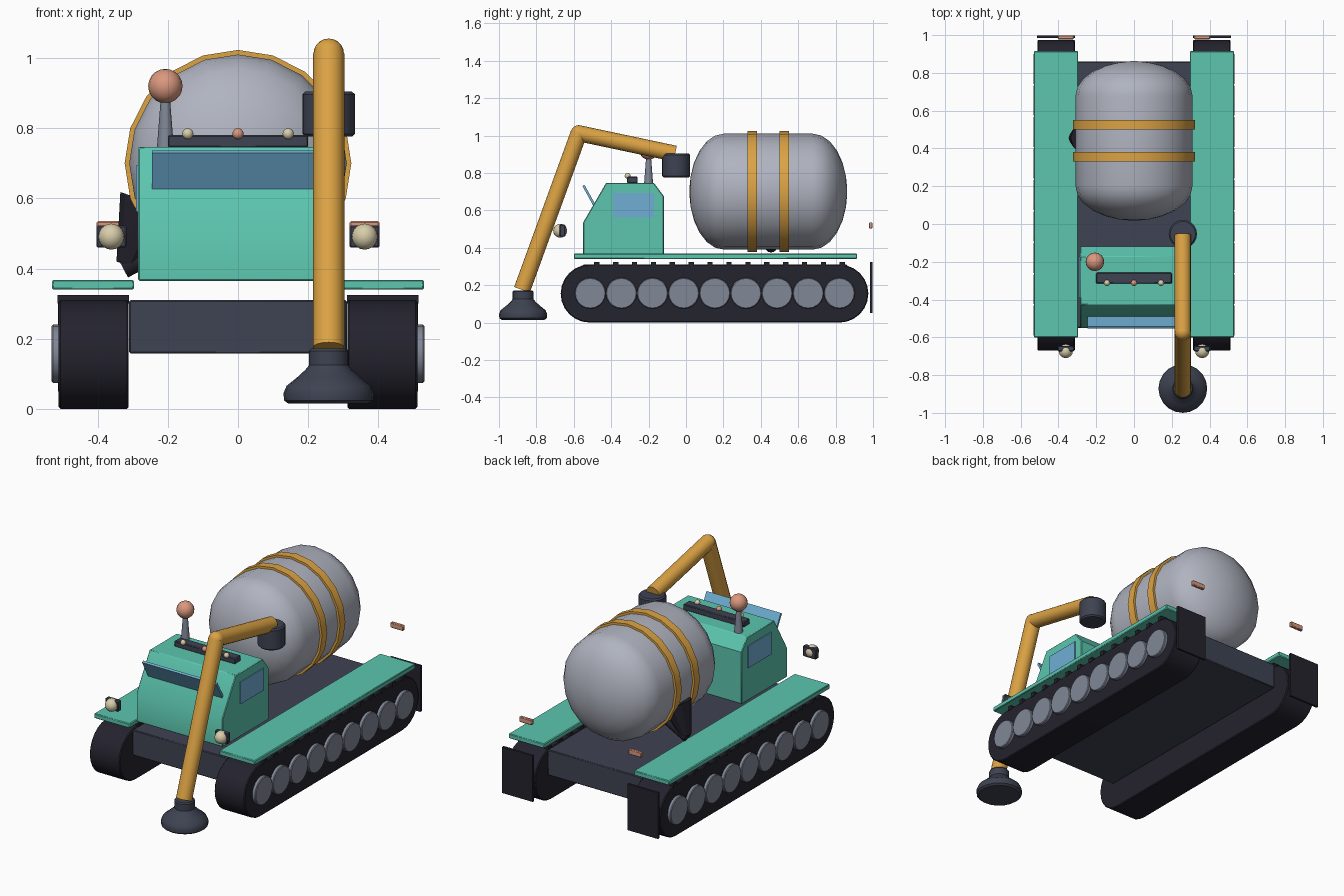
import bpy, bmesh, math
from mathutils import Vector, Matrix

if "Cube" in bpy.data.objects:
    bpy.data.objects.remove(bpy.data.objects["Cube"])


def material(name, r, g, b):
    m = bpy.data.materials.new(name)
    lin = [((c / 255 + 0.055) / 1.055) ** 2.4 for c in (r, g, b)]
    m.diffuse_color = (*lin, 1)
    m.use_nodes = True
    m.node_tree.nodes["Principled BSDF"].inputs["Base Color"].default_value = m.diffuse_color
    return m


TEAL = material("teal", 92, 198, 175)
GREY = material("drum grey", 176, 180, 192)
GOLD = material("gold", 220, 163, 68)
SLATE = material("slate", 62, 67, 82)
BLACK = material("near black", 36, 35, 46)
BLUE = material("glass blue", 112, 175, 212)
SALMON = material("salmon", 218, 152, 126)
CREAM = material("cream", 216, 205, 170)
STEEL = material("steel", 128, 135, 150)


def finish(name, bm, mat, bevel=0):
    bmesh.ops.recalc_face_normals(bm, faces=bm.faces)
    me = bpy.data.meshes.new(name)
    bm.to_mesh(me)
    bm.free()
    me.materials.append(mat)
    ob = bpy.data.objects.new(name, me)
    bpy.context.collection.objects.link(ob)
    if bevel:
        mod = ob.modifiers.new("bevel", 'BEVEL')
        mod.width = bevel
        mod.segments = 1
        mod.limit_method = 'ANGLE'
        mod.angle_limit = math.radians(40)
    return ob


def box(name, mat, x0, x1, y0, y1, z0, z1, bevel=0.004):
    bm = bmesh.new()
    size = Matrix.Diagonal((x1 - x0, y1 - y0, z1 - z0, 1))
    at = Matrix.Translation(((x0 + x1) / 2, (y0 + y1) / 2, (z0 + z1) / 2))
    bmesh.ops.create_cube(bm, size=1, matrix=at @ size)
    return finish(name, bm, mat, bevel)


def rod(name, mat, a, b, r1, r2=None, sides=20, bevel=0):
    """Cylinder or cone from point a to point b."""
    a, b = Vector(a), Vector(b)
    d = b - a
    rot = d.to_track_quat('Z', 'Y').to_matrix().to_4x4()
    bm = bmesh.new()
    bmesh.ops.create_cone(bm, cap_ends=True, segments=sides, radius1=r1,
                          radius2=r1 if r2 is None else r2, depth=d.length,
                          matrix=Matrix.Translation((a + b) / 2) @ rot)
    return finish(name, bm, mat, bevel)


def ball(name, mat, c, r, u=16, v=10):
    bm = bmesh.new()
    bmesh.ops.create_uvsphere(bm, u_segments=u, v_segments=v, radius=r,
                              matrix=Matrix.Translation(c))
    return finish(name, bm, mat)


def prism(name, mat, profile, x0, x1, bevel=0):
    """Side profile of (y, z) points extruded along x."""
    bm = bmesh.new()
    f = bm.faces.new([bm.verts.new((x0, y, z)) for y, z in profile])
    ext = bmesh.ops.extrude_face_region(bm, geom=[f])
    bmesh.ops.translate(bm, vec=(x1 - x0, 0, 0),
                        verts=[g for g in ext['geom'] if isinstance(g, bmesh.types.BMVert)])
    return finish(name, bm, mat, bevel)


def lathe(name, mat, profile, matrix, sides=20):
    """Profile of (radius, height) points spun about z, then placed."""
    bm = bmesh.new()
    rings = []
    for r, h in profile:
        rings.append([bm.verts.new((r * math.cos(2 * math.pi * i / sides),
                                    r * math.sin(2 * math.pi * i / sides), h))
                      for i in range(sides)])
    for p, q in zip(rings, rings[1:]):
        for i in range(sides):
            j = (i + 1) % sides
            bm.faces.new((p[i], p[j], q[j], q[i]))
    bm.faces.new(rings[0])
    bm.faces.new(rings[-1])
    bm.transform(matrix)
    return finish(name, bm, mat)


# chassis slab
box("chassis", SLATE, -0.31, 0.31, -0.55, 0.86, 0.158, 0.31)

# both running sides: track, treads, wheels, fender, lights, mud flap
R = 0.155
for side, s in (("left", -1), ("right", 1)):
    def sbox(name, mat, xa, xb, *rest, **kw):
        return box(f"{side}_{name}", mat, min(s * xa, s * xb), max(s * xa, s * xb), *rest, **kw)

    outline = []
    for cy, start in ((0.82, -90), (-0.515, 90)):
        for i in range(13):
            t = math.radians(start + 15 * i)
            outline.append((cy + R * math.cos(t), R + R * math.sin(t)))
    prism(f"{side}_track", BLACK, outline, s * 0.312, s * 0.511, 0.005)
    for i in range(14):
        y = -0.477 + 0.101 * i
        sbox(f"tread_{i + 1}", BLACK, 0.31, 0.514, y - 0.014, y + 0.014, 0.3, 0.325, bevel=0)
    for i in range(9):
        y = -0.512 + 0.1665 * i
        rod(f"{side}_wheel_{i + 1}", STEEL, (s * 0.48, y, 0.157), (s * 0.531, y, 0.157),
            0.083, bevel=0.004)
    sbox("fender", TEAL, 0.296, 0.53, -0.6, 0.915, 0.34, 0.368)
    sbox("headlight_box", SLATE, 0.318, 0.403, -0.675, -0.645, 0.46, 0.523)
    ball(f"{side}_headlight", CREAM, (s * 0.361, -0.673, 0.491), 0.037)
    sbox("tail_light", SALMON, 0.318, 0.403, 0.978, 0.998, 0.503, 0.535)
    sbox("mud_flap", BLACK, 0.312, 0.513, 0.984, 0.998, 0.05, 0.325, bevel=0)
    sbox("cab_window", BLUE, 0.284, 0.291, -0.39, -0.172, 0.562, 0.693, bevel=0)

# cab with sloped windscreen face and raised visor
prism("cab", TEAL, [(-0.55, 0.365), (-0.55, 0.535), (-0.427, 0.747), (-0.172, 0.747),
                    (-0.118, 0.675), (-0.118, 0.365)], -0.285, 0.285, 0.004)
prism("visor", BLUE, [(-0.497, 0.627), (-0.486, 0.634), (-0.543, 0.737), (-0.554, 0.73)],
      -0.245, 0.245)

# roof light bar and beacon
box("light_bar", SLATE, -0.2, 0.2, -0.315, -0.258, 0.745, 0.78)
for i, (x, mat) in enumerate(((-0.143, CREAM), (0, SALMON), (0.143, CREAM))):
    ball(f"roof_light_{i + 1}", mat, (x, -0.312, 0.784), 0.016, 12, 8)
rod("beacon_stem", STEEL, (-0.207, -0.2, 0.745), (-0.207, -0.2, 0.9), 0.024, 0.012, 12)
ball("beacon", SALMON, (-0.207, -0.2, 0.92), 0.049)

# mixing drum with elliptical ends, axis along y
steps = [math.radians(a) for a in (3, 15, 30, 45, 60, 75, 90)]
cap = [(0.31 * math.sin(t), 0.185 * math.cos(t)) for t in steps]
drum = [(r, -0.237 - h) for r, h in cap] + [(r, 0.237 + h) for r, h in reversed(cap)]
lathe("drum", GREY, drum, Matrix.Translation((0, 0.44, 0.7)) @ Matrix.Rotation(-math.pi / 2, 4, 'X'))
for i, y in enumerate((0.355, 0.525)):
    ring = [(0.3, -0.025), (0.323, -0.025), (0.323, 0.025), (0.3, 0.025)]
    lathe(f"drum_band_{i + 1}", GOLD, ring,
          Matrix.Translation((0, y, 0.7)) @ Matrix.Rotation(-math.pi / 2, 4, 'X'))

# discharge funnel and spout on the left
rod("discharge_funnel", BLACK, (-0.255, 0.455, 0.59), (-0.318, 0.455, 0.41), 0.085, 0.03, 10)
rod("discharge_spout", BLACK, (-0.19, 0.455, 0.475), (-0.328, 0.455, 0.402), 0.031, sides=12)

# pump arm: pivot, boom, elbow, drop pipe, suction foot
X = 0.2585
elbow = (X, -0.573, 1.012)
rod("arm_pivot", SLATE, (X, -0.053, 0.776), (X, -0.053, 0.904), 0.075, bevel=0.008)
rod("boom", GOLD, (X, -0.058, 0.903), elbow, 0.043, sides=16)
ball("elbow", GOLD, elbow, 0.0435)
rod("drop_pipe", GOLD, elbow, (X, -0.877, 0.175), 0.0445, sides=16)
lathe("foot", SLATE, [(0.115, 0.015), (0.127, 0.024), (0.129, 0.045), (0.12, 0.066),
                      (0.09, 0.09), (0.066, 0.112), (0.056, 0.125), (0.056, 0.165), (0.05, 0.172)],
      Matrix.Translation((X, -0.871, 0)))

# smooth round parts, keep hard edges
bpy.ops.object.select_all(action='SELECT')
bpy.context.view_layer.objects.active = bpy.data.objects["drum"]
bpy.ops.object.shade_smooth_by_angle(angle=math.radians(32))
